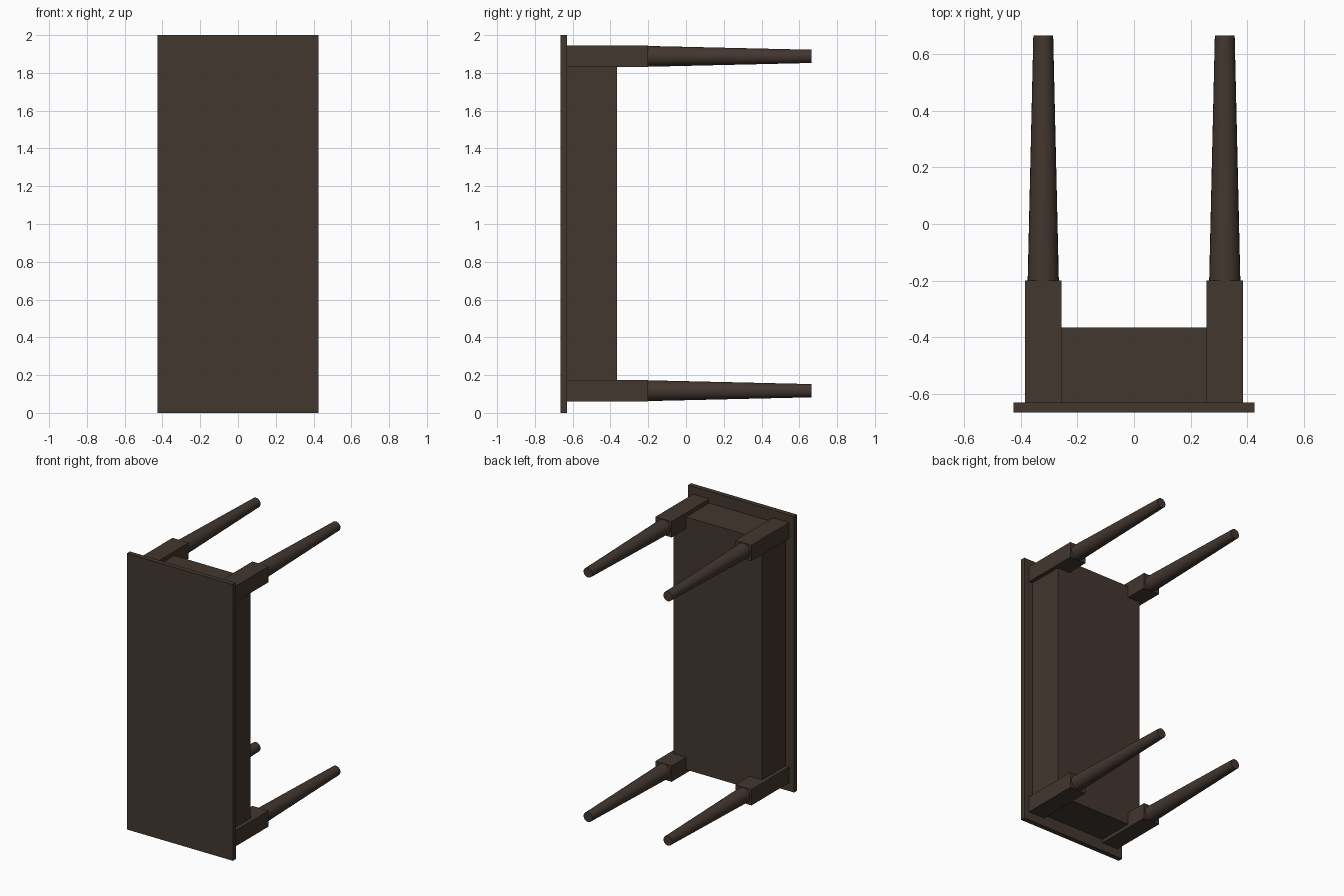
import bpy
import math

if "Cube" in bpy.data.objects:
    bpy.data.objects.remove(bpy.data.objects["Cube"])

wood = bpy.data.materials.new("dark_wood")
wood.diffuse_color = (0.056, 0.038, 0.029, 1)
wood.use_nodes = True
wood.node_tree.nodes["Principled BSDF"].inputs["Base Color"].default_value = wood.diffuse_color


def box(name, x0, x1, y0, y1, z0, z1):
    bpy.ops.mesh.primitive_cube_add(
        size=1, location=((x0 + x1) / 2, (y0 + y1) / 2, (z0 + z1) / 2))
    ob = bpy.context.object
    ob.name = name
    ob.scale = (x1 - x0, y1 - y0, z1 - z0)
    bpy.ops.object.transform_apply(location=False, rotation=False, scale=True)
    ob.data.materials.append(wood)
    return ob


def tapered_leg(name, x, z, y0, y1, r0, r1):
    # cone axis turned from +z to +y
    bpy.ops.mesh.primitive_cone_add(
        vertices=24, radius1=r0, radius2=r1, depth=y1 - y0,
        location=(x, (y0 + y1) / 2, z), rotation=(-math.pi / 2, 0, 0))
    ob = bpy.context.object
    ob.name = name
    ob.data.materials.append(wood)
    bpy.ops.object.shade_smooth_by_angle(angle=math.radians(40))


# Table lying on its side: the top faces the front, the legs point back
box("table_top", -0.425, 0.425, -0.665, -0.63, 0, 2)
box("apron", -0.355, 0.355, -0.63, -0.365, 0.085, 1.915)

# Square leg blocks with round tapered legs
for sx, side in ((-1, "left"), (1, "right")):
    for z, level in ((0.1175, "lower"), (1.8875, "upper")):
        x = sx * 0.32
        box(f"leg_block_{side}_{level}", x - 0.065, x + 0.065,
            -0.63, -0.20, z - 0.0575, z + 0.0575)
        tapered_leg(f"leg_{side}_{level}", x, z, -0.20, 0.665, 0.055, 0.035)
